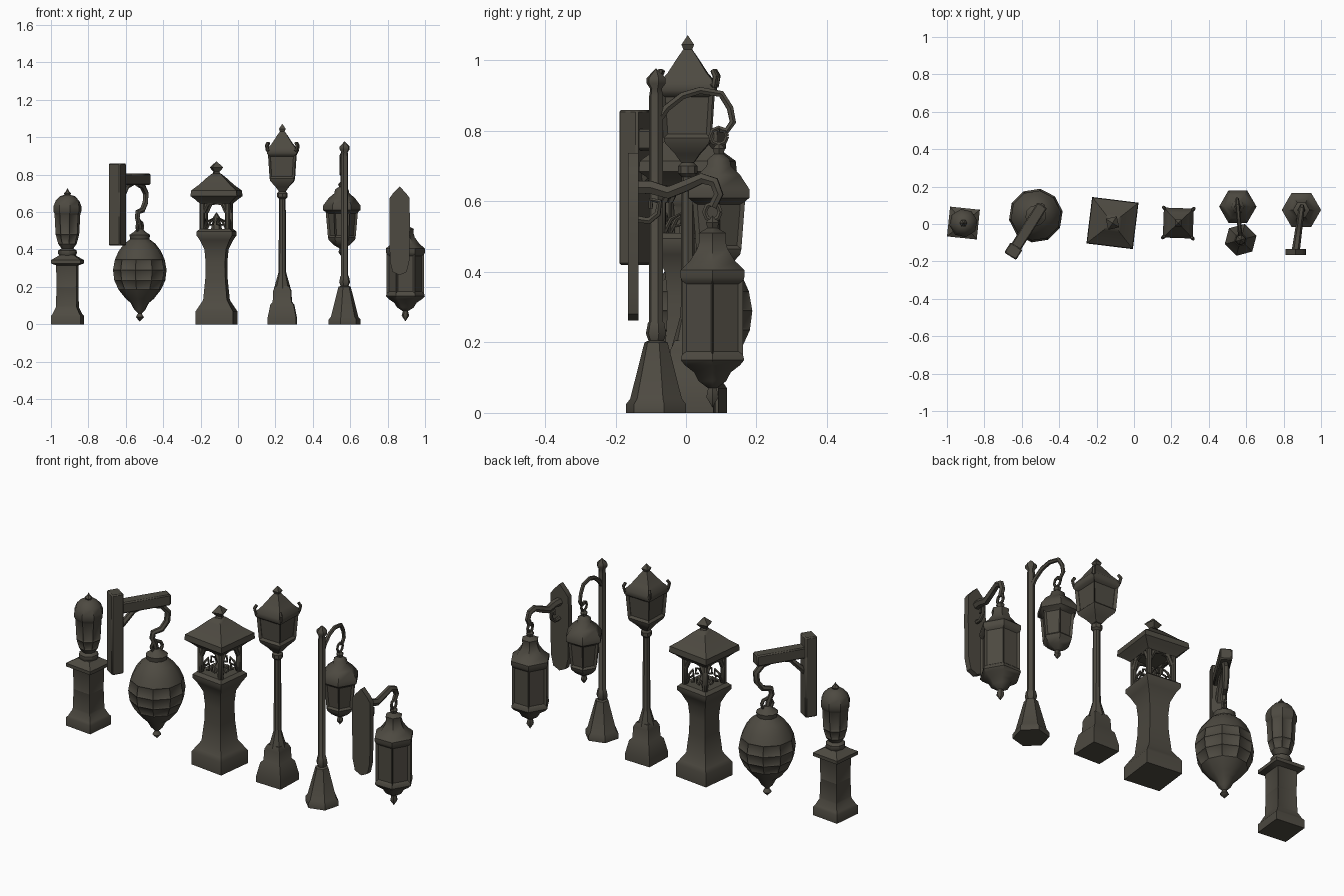
import bpy, bmesh, math
from mathutils import Matrix, Vector

if "Cube" in bpy.data.objects:
    bpy.data.objects.remove(bpy.data.objects["Cube"])

iron = bpy.data.materials.new("dark weathered iron")
iron.diffuse_color = (0.075, 0.068, 0.053, 1)
iron.use_nodes = True
iron.node_tree.nodes["Principled BSDF"].inputs["Base Color"].default_value = iron.diffuse_color


def finish(ob, angle=42):
    ob.data.materials.clear()
    ob.data.materials.append(iron)
    bpy.ops.object.select_all(action='DESELECT')
    ob.select_set(True)
    bpy.context.view_layer.objects.active = ob
    bpy.ops.object.shade_smooth_by_angle(angle=math.radians(angle))
    return ob


def from_bmesh(name, bm):
    bmesh.ops.recalc_face_normals(bm, faces=bm.faces)
    me = bpy.data.meshes.new(name)
    bm.to_mesh(me)
    bm.free()
    ob = bpy.data.objects.new(name, me)
    bpy.context.collection.objects.link(ob)
    return finish(ob)


def lathe(name, x, y, profile, sides, turn=0, panels=(), inset=0.012, depth=0.008):
    """Polygonal turned solid; profile = (radius, z). Squares use half widths."""
    bm = bmesh.new()
    k, off = (math.sqrt(2), 45) if sides == 4 else (1, 0)
    rings = []
    for r, z in profile:
        n = sides if r > 0 else 1
        a = [math.radians(turn + off) + 2 * math.pi * i / sides for i in range(n)]
        rings.append([bm.verts.new((x + r * k * math.cos(t), y + r * k * math.sin(t), z)) for t in a])
    inset_faces = []
    for row, (lo, hi) in enumerate(zip(rings, rings[1:])):
        for i in range(sides):
            j = (i + 1) % sides
            if len(lo) == 1:
                f = bm.faces.new((lo[0], hi[j], hi[i]))
            elif len(hi) == 1:
                f = bm.faces.new((lo[i], lo[j], hi[0]))
            else:
                f = bm.faces.new((lo[i], lo[j], hi[j], hi[i]))
            if row in panels:
                inset_faces.append(f)
    for ring in (rings[0], rings[-1]):
        if len(ring) > 1:
            bm.faces.new(ring)
    bmesh.ops.recalc_face_normals(bm, faces=bm.faces)
    if inset_faces:
        bmesh.ops.inset_individual(bm, faces=inset_faces, thickness=inset, depth=-depth)
    return from_bmesh(name, bm)


def box(name, centre, size, turn=0):
    bm = bmesh.new()
    m = Matrix.Translation(centre) @ Matrix.Rotation(math.radians(turn), 4, 'Z') @ Matrix.Diagonal((*size, 1))
    bmesh.ops.create_cube(bm, size=1, matrix=m)
    bmesh.ops.bevel(bm, geom=bm.edges[:], offset=0.006, segments=1, affect='EDGES')
    return from_bmesh(name, bm)


def tube(name, path, radius, tip=0.7):
    """Bent iron rod through the path, thinner at its end."""
    cu = bpy.data.curves.new(name, 'CURVE')
    cu.dimensions = '3D'
    cu.bevel_depth, cu.bevel_resolution, cu.use_fill_caps = radius, 1, True
    sp = cu.splines.new('POLY')
    sp.points.add(len(path) - 1)
    for i, p in enumerate(path):
        sp.points[i].co = (*p, 1)
        sp.points[i].radius = 1 + (tip - 1) * i / (len(path) - 1)
    ob = bpy.data.objects.new(name, cu)
    bpy.context.collection.objects.link(ob)
    bpy.ops.object.select_all(action='DESELECT')
    ob.select_set(True)
    bpy.context.view_layer.objects.active = ob
    bpy.ops.object.convert(target='MESH')
    return finish(bpy.context.view_layer.objects.active)


def spin(x, y, deg, u, v, z):
    """Point at local (u, v) of a lamp standing at x, y turned by deg."""
    p = Matrix.Rotation(math.radians(deg), 3, 'Z') @ Vector((u, v, 0))
    return (x + p.x, y + p.y, z)


# Lamp 1: squat pillar with an urn-shaped light
X, Y = -0.912, 0.005
lathe("pillar_lamp_plinth", X, Y, [(.08, 0), (.08, .045), (.072, .055), (.056, .09), (.053, .2), (.055, .315),
      (.08, .325), (.08, .343), (.045, .365), (.04, .37)], 4, -6, panels=(3, 4), inset=.01, depth=.003)
lathe("pillar_lamp_urn", X, Y, [(.04, .36), (.052, .38), (.05, .395), (.032, .405), (.05, .43), (.064, .48),
      (.07, .59), (.076, .605), (.076, .63), (.064, .66), (.04, .685), (.015, .692)], 8, 10, panels=(4, 5), depth=.006)
lathe("pillar_lamp_finial", X, Y, [(.012, .685), (.02, .7), (.008, .712), (0, .728)], 6)

# Lamp 2: big round lantern hanging from a wall post
X, Y, PX, PY = -0.525, 0.045, -0.645, -0.145
A = math.degrees(math.atan2(Y - PY, X - PX))
box("round_lantern_wall_post", (PX, PY, .64), (.065, .075, .44), A)
box("round_lantern_arm", spin(PX, PY, A, .155, 0, .775), (.27, .06, .06), A)
tube("round_lantern_brace", [spin(PX, PY, A, s, 0, z) for s, z in
     ((.02, .66), (.06, .70), (.10, .74), (.16, .755))], .018)
tube("round_lantern_hook", [spin(PX, PY, A, s, 0, z) for s, z in
     ((.2, .755), (.25, .74), (.285, .70), (.28, .65), (.25, .61), (.205, .60), (.2, .57), (.215, .54), (.225, .49))],
     .018, .75)
tube("round_lantern_ring", [spin(X, Y, A, .03 * math.cos(t * .785), 0, .52 + .03 * math.sin(t * .785))
     for t in range(9)], .009, 1)
lathe("round_lantern_globe", X, Y, [(0, .015), (.022, .038), (.01, .058), (.03, .078), (.05, .115), (.075, .135),
      (.115, .185), (.138, .235), (.145, .29), (.135, .345), (.115, .39), (.085, .43), (.052, .455), (.056, .478),
      (.03, .495), (.015, .51)], 10, 9, panels=(6, 7, 8), inset=.008, depth=.004)

# Lamp 3: stout pillar with an open, roofed light chamber
X, Y, T = -0.115, 0.005, -7
lathe("shrine_lamp_pillar", X, Y, [(.1, 0), (.1, .07), (.088, .09), (.064, .13), (.054, .24), (.052, .33), (.058, .40),
      (.08, .45), (.096, .475), (.096, .495), (.08, .51)], 4, T)
for i in range(4):
    d = T + 90 * i
    box("shrine_lamp_corner_post", spin(X, Y, d, .068, .068, .58), (.026, .026, .17), d)
    tube("shrine_lamp_arch", [spin(X, Y, d, u, -.068, z) for u, z in
         ((-.062, .60), (-.04, .645), (0, .655), (.04, .645), (.062, .60))], .013, 1)
    for s in (-1, 1):
        tube("shrine_lamp_scroll", [spin(X, Y, d, s * u, -.066, z) for u, z in
             ((.06, .51), (.04, .55), (.012, .565), (.008, .535), (.028, .53))], .007)
lathe("shrine_lamp_candle", X, Y, [(.03, .5), (.025, .54), (.018, .55), (.02, .57), (0, .60)], 6)
lathe("shrine_lamp_roof", X, Y, [(.08, .645), (.1, .665), (.125, .685), (.122, .715), (.085, .745), (.045, .785),
      (.022, .805)], 4, T)
lathe("shrine_lamp_finial", X, Y, [(.018, .795), (.014, .815), (.03, .838), (0, .872)], 4, T + 20)

# Lamp 4: tall street lamp with a square lantern
X, Y = 0.237, 0.005
lathe("street_lamp_foot", X, Y, [(.076, 0), (.076, .035), (.062, .105), (.05, .12), (.047, .18), (.036, .205)], 4, -2)
lathe("street_lamp_pole", X, Y, [(.045, .19), (.028, .25), (.02, .28), (.018, .67), (.028, .68), (.028, .70),
      (.018, .71), (.03, .73)], 8)
lathe("street_lamp_lantern", X, Y, [(.018, .71), (.035, .735), (.062, .765), (.066, .78), (.074, .905), (.08, .915),
      (.08, .935), (.055, .965), (.03, 1.005), (.01, 1.035)], 4, -2, panels=(3,), inset=.014, depth=.012)
lathe("street_lamp_finial", X, Y, [(.008, 1.02), (.018, 1.045), (0, 1.072)], 4)
for i in range(4):
    tube("street_lamp_eave_curl", [spin(X, Y, 90 * i - 2, u, u, z) for u, z in
         ((.06, .935), (.078, .93), (.082, .955), (.074, .972))], .011)

# Lamp 5: slim post with a hexagonal lantern on a crook
X, Y, PX, PY = 0.555, 0.093, 0.57, -0.085
lathe("crook_lamp_post", PX, PY, [(.088, 0), (.088, .025), (.076, .04), (.034, .2), (.022, .205), (.03, .225),
      (.024, .255), (.02, .26), (.02, .90), (.017, .92), (.028, .935), (.028, .95), (0, .978)], 6, 15)
tube("crook_lamp_hook", [(PX + (X - PX) * (y - PY) / (Y - PY), y, z) for y, z in
     ((-.08, .83), (-.055, .865), (-.01, .90), (.04, .915), (.1, .905), (.125, .865), (.133, .825), (.115, .80),
      (.095, .805))], .012, .8)
tube("crook_lamp_ring", [(X, Y + .024 * math.cos(t * .785), .785 + .024 * math.sin(t * .785)) for t in range(9)],
     .007, 1)
lathe("crook_lamp_lantern", X, Y, [(0, .36), (.018, .385), (.012, .405), (.045, .425), (.07, .45), (.074, .465),
      (.086, .60), (.1, .61), (.1, .635), (.07, .675), (.04, .70), (.036, .72), (.015, .735), (.02, .75), (0, .77)],
      6, panels=(5,), inset=.013, depth=.01)

# Lamp 6: wall shield carrying a hexagonal lantern
X, Y, PX, PY = 0.895, 0.075, 0.864, -0.15
bm = bmesh.new()
half = [(.035, .70), (.053, .675), (.055, .55), (.052, .34), (.038, .28)]
outline = [(0, .737)] + half + [(0, .262)] + [(-u, z) for u, z in reversed(half)]
face = bm.faces.new([bm.verts.new((PX + u, -.165, z)) for u, z in outline])
ext = bmesh.ops.extrude_face_region(bm, geom=[face])
bmesh.ops.translate(bm, vec=(0, .03, 0), verts=[v for v in ext["geom"] if isinstance(v, bmesh.types.BMVert)])
from_bmesh("wall_lantern_shield", bm)


def reach(path):
    return [(PX + (X - PX) * (y - PY) / (Y - PY), y, z) for y, z in path]


tube("wall_lantern_arm", reach(((-.145, .64), (-.1, .64), (-.05, .625), (0, .645), (.045, .665), (.08, .655),
     (.093, .62), (.075, .585))), .022, .6)
tube("wall_lantern_scroll", reach(((-.14, .55), (-.105, .545), (-.08, .565), (-.075, .60), (-.1, .605),
     (-.1, .58))), .011)
tube("wall_lantern_ring", [(X, Y + .022 * math.cos(t * .785), .57 + .024 * math.sin(t * .785)) for t in range(9)],
     .008, 1)
lathe("wall_lantern_body", X, Y, [(0, .015), (.02, .045), (.014, .07), (.045, .09), (.06, .115), (.09, .135),
      (.104, .15), (.1, .165), (.1, .375), (.105, .385), (.105, .405), (.075, .43), (.05, .465), (.042, .49),
      (.045, .51), (.016, .525), (.022, .54), (0, .56)], 6, panels=(7,), inset=.014, depth=.01)
